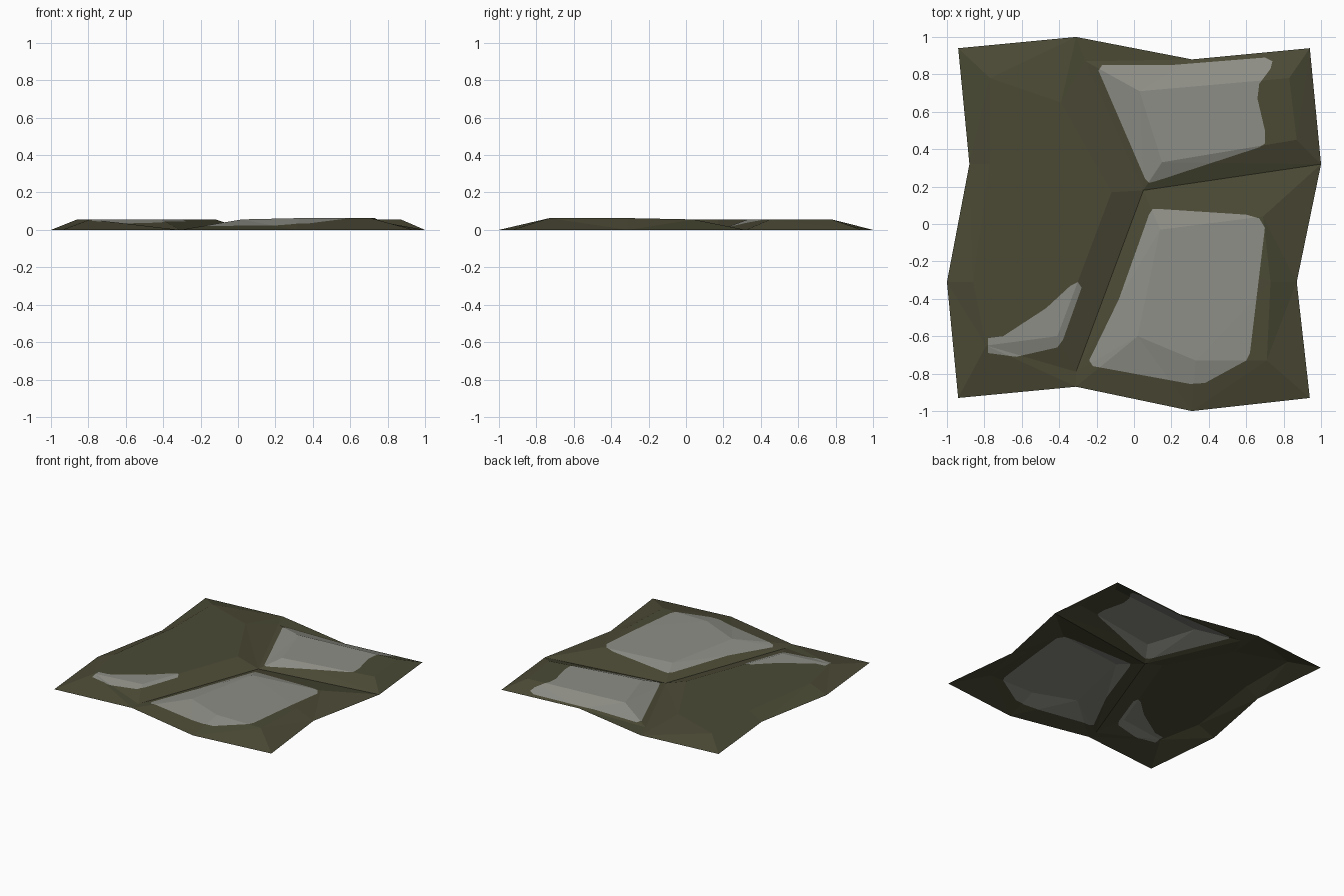
import bpy
import bmesh
from mathutils import Vector
from mathutils.geometry import delaunay_2d_cdt, barycentric_transform, intersect_point_tri_2d

cube = bpy.data.objects.get("Cube")
if cube:
    bpy.data.objects.remove(cube)


def material(name, colour):
    mat = bpy.data.materials.new(name)
    mat.use_nodes = True
    mat.diffuse_color = (*colour, 1)
    mat.node_tree.nodes["Principled BSDF"].inputs["Base Color"].default_value = (*colour, 1)
    return mat


def loop_edges(start, count):
    return [(start + i, start + (i + 1) % count) for i in range(count)]


def inside(p, poly):
    hit = False
    for a, b in zip(poly, poly[1:] + poly[:1]):
        if (a[1] > p.y) != (b[1] > p.y):
            if p.x < a[0] + (p.y - a[1]) * (b[0] - a[0]) / (b[1] - a[1]):
                hit = not hit
    return hit


# Ground outline and the grooves between the three slabs
outline = [(-.94, .94), (-1, -.31), (-.94, -.93), (-.31, -.87), (.31, -1), (.94, -.93),
           (.87, -.31), (1, .32), (.94, .94), (.31, .88), (-.31, 1), (-.88, .32)]
outline = outline[:1] + outline[-1:] + outline[1:-1]
grooves = [(.05, .18), (-.26, .87), (-.31, -.79)]

# Raised top of each slab, with heights
H, T = .056, .063
slab_tops = [
    [(-.77, .78, H), (-.77, .32, H), (-.86, -.31, H), (-.79, -.65, H),
     (-.41, -.6, H), (-.12, .17, H), (-.39, .65, H)],
    [(.03, .71, H), (.15, .33, H), (.87, .45, H), (.83, .78, H)],
    [(.14, -.03, H), (.02, -.6, H), (.33, -.73, T), (.71, -.73, T),
     (.73, -.31, T), (.69, .04, H)],
]

# Worn grey patches on the slabs
patches = [
    [(-.19, .82), (-.17, .85), (.2, .85), (.45, .87), (.7, .89), (.74, .87), (.73, .83),
     (.67, .75), (.66, .67), (.7, .5), (.7, .43), (.67, .41), (.12, .23), (.08, .22), (.06, .24)],
    [(.08, .05), (.1, .08), (.14, .08), (.6, .05), (.67, .03), (.7, -.02), (.62, -.69),
     (.6, -.73), (.38, -.85), (.3, -.855), (-.22, -.76), (-.24, -.73), (-.08, -.4)],
    [(-.28, -.34), (-.3, -.31), (-.34, -.33), (-.47, -.45), (-.7, -.6), (-.78, -.61),
     (-.78, -.69), (-.63, -.71), (-.41, -.66), (-.38, -.62)],
]

# Coarse facets: outline, groove lines and slab rims
points = [Vector((x, y, 0)) for x, y in outline + grooves]
n = len(outline)
edges = loop_edges(0, n)
centre, back, front = n, n + 1, n + 2
edges += [(centre, back), (centre, front), (centre, outline.index((1, .32))),
          (back, outline.index((-.31, 1))), (front, outline.index((-.31, -.87)))]
for top in slab_tops:
    edges += loop_edges(len(points), len(top))
    points += [Vector(p) for p in top]
flat, coarse_edges, facets, origins = delaunay_2d_cdt(
    [p.to_2d() for p in points], edges, [], 1, 1e-5)[:4]
coarse = [Vector((p.x, p.y, points[ids[0]].z)) for p, ids in zip(flat, origins)]


def height(p):
    for f in facets:
        tri = [coarse[i] for i in f]
        grown = [c + (c - sum(tri, Vector()) / 3) * .0001 for c in tri]
        if intersect_point_tri_2d(p, *[c.to_2d() for c in grown]):
            flat_tri = [Vector((c.x, c.y, 0)) for c in tri]
            return barycentric_transform(p.to_3d(), *flat_tri, *tri).z
    return 0


# Cut the patch outlines into the facets
cut_points, cut_edges = list(flat), list(coarse_edges)
for patch in patches:
    cut_edges += loop_edges(len(cut_points), len(patch))
    cut_points += [Vector(p) for p in patch]
verts, _, faces = delaunay_2d_cdt(cut_points, cut_edges, [], 1, 1e-5)[:3]

bm = bmesh.new()
sheet = [bm.verts.new((p.x, p.y, max(0, height(p)))) for p in verts]
for f in faces:
    face = bm.faces.new([sheet[i] for i in f])
    middle = face.calc_center_median()
    face.material_index = int(any(inside(middle, patch) for patch in patches))
    face.normal_update()
    if face.normal.z < 0:
        face.normal_flip()
mesh = bpy.data.meshes.new("stone_paving")
bm.to_mesh(mesh)
bm.free()
mesh.materials.append(material("mossy olive", (.07, .068, .036)))
mesh.materials.append(material("worn grey stone", (.27, .27, .24)))
paving = bpy.data.objects.new("stone_paving", mesh)
bpy.context.scene.collection.objects.link(paving)
